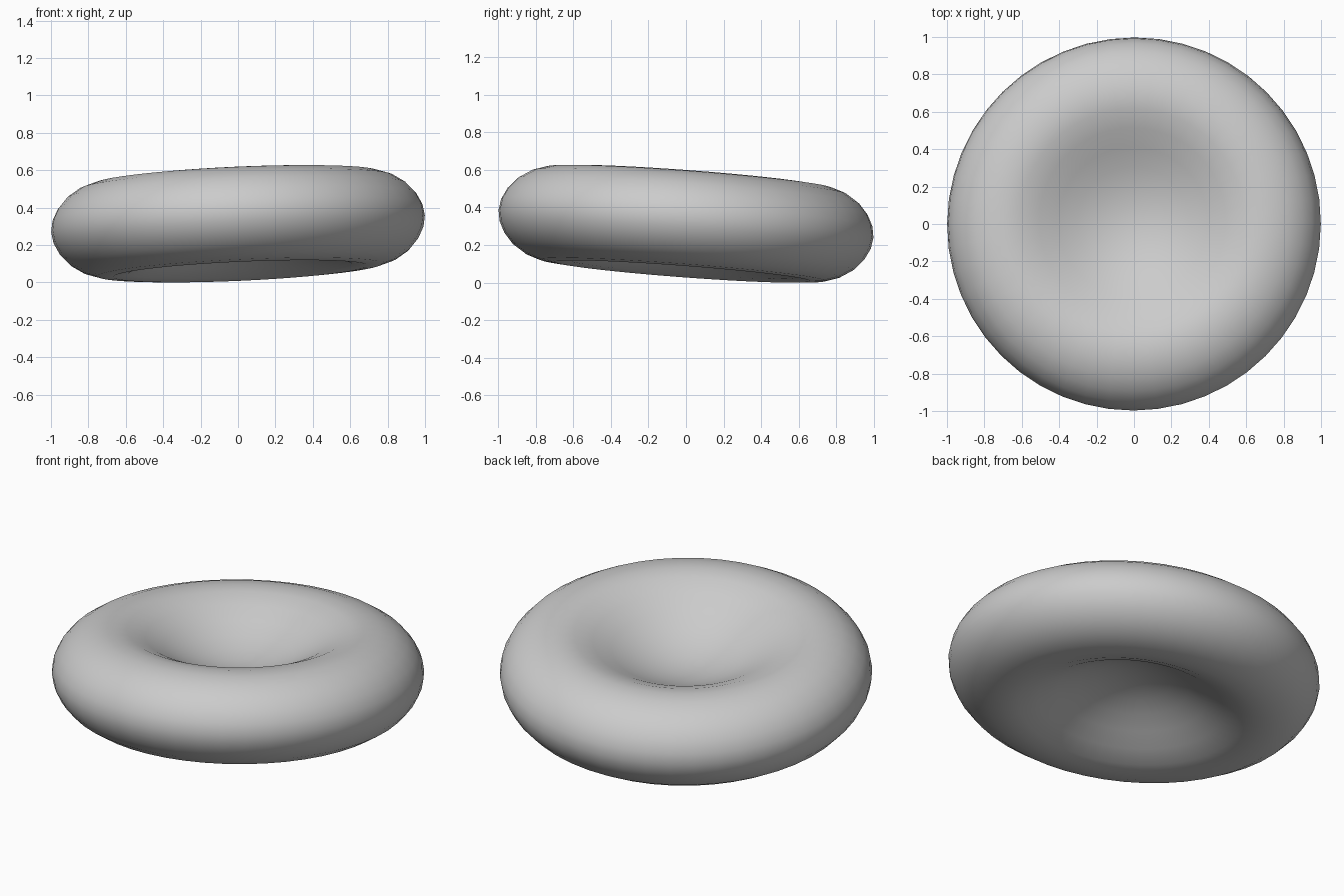
import bpy
import bmesh
import math
from mathutils import Euler, Vector

if "Cube" in bpy.data.objects:
    bpy.data.objects.remove(bpy.data.objects["Cube"])

# Plain grey material
grey = bpy.data.materials.new("plain_grey")
grey.use_nodes = True
colour = (0.6, 0.6, 0.6, 1)
grey.diffuse_color = colour
grey.node_tree.nodes["Principled BSDF"].inputs["Base Color"].default_value = colour

# Upper half of the biconcave cross-section: radius, half thickness
upper = [(0, .03), (.1, .037), (.2, .06), (.3, .096), (.4, .146), (.5, .2),
         (.6, .242), (.68, .255), (.76, .248), (.84, .222), (.91, .177),
         (.96, .12), (.99, .06), (1, 0)]
profile = upper + [(r, -h) for r, h in reversed(upper[:-1])]

# Spin the section into a closed disc
bm = bmesh.new()
verts = [bm.verts.new((r, 0, h)) for r, h in profile]
edges = [bm.edges.new(pair) for pair in zip(verts, verts[1:])]
bmesh.ops.spin(bm, geom=verts + edges, cent=(0, 0, 0), axis=(0, 0, 1),
               angle=math.tau, steps=48, use_duplicate=False)
bmesh.ops.remove_doubles(bm, verts=bm.verts, dist=0.001)
bmesh.ops.recalc_face_normals(bm, faces=bm.faces)

# Slight lean, then rest on the ground
tilt = Euler((-0.075, -0.045, 0)).to_matrix()
bmesh.ops.transform(bm, matrix=tilt.to_4x4(), verts=bm.verts)
lowest = min(v.co.z for v in bm.verts)
bmesh.ops.translate(bm, vec=Vector((0, 0, -lowest)), verts=bm.verts)
for face in bm.faces:
    face.smooth = True

mesh = bpy.data.meshes.new("biconcave_disc")
bm.to_mesh(mesh)
bm.free()
mesh.materials.append(grey)
disc = bpy.data.objects.new("biconcave_disc", mesh)
bpy.context.collection.objects.link(disc)
